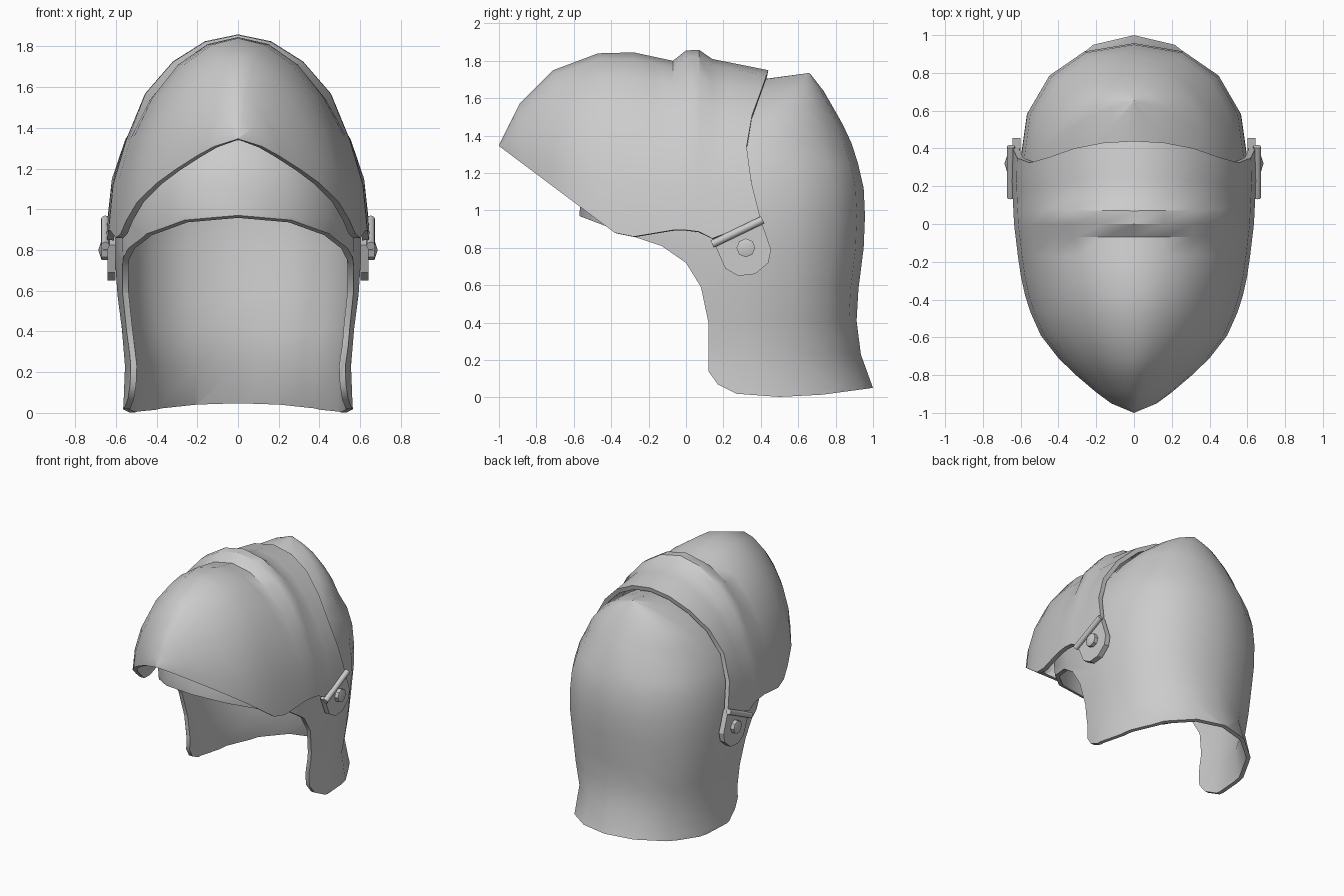
import bpy, bmesh, math
from mathutils import Vector

if "Cube" in bpy.data.objects:
    bpy.data.objects.remove(bpy.data.objects["Cube"], do_unlink=True)

steel = bpy.data.materials.new("grey steel")
steel.use_nodes = True
GREY = (0.6, 0.6, 0.6, 1)
steel.diffuse_color = GREY
steel.node_tree.nodes["Principled BSDF"].inputs["Base Color"].default_value = GREY


def curve(points):
    """Piecewise linear function through (input, output) pairs."""
    def f(v):
        if v <= points[0][0]:
            return points[0][1]
        for (a, p), (b, q) in zip(points, points[1:]):
            if v <= b:
                return p + (q - p) * (v - a) / (b - a)
        return points[-1][1]
    return f


def power(v, e):
    return math.copysign(abs(v) ** e, v) if abs(v) > 1e-6 else 0.0


def add_object(name, bm):
    mesh = bpy.data.meshes.new(name)
    bm.to_mesh(mesh)
    bm.free()
    mesh.materials.append(steel)
    ob = bpy.data.objects.new(name, mesh)
    bpy.context.collection.objects.link(ob)
    return ob


def activate(ob):
    bpy.ops.object.select_all(action='DESELECT')
    ob.select_set(True)
    bpy.context.view_layer.objects.active = ob


def smooth(ob, angle=35):
    activate(ob)
    bpy.ops.object.shade_smooth_by_angle(angle=math.radians(angle))


def sheet(rows, closed):
    """Skin rows of points and face the surface outwards."""
    bm = bmesh.new()
    grid = [[bm.verts.new(p) for p in row] for row in rows]
    n = len(rows[0])
    for a, b in zip(grid, grid[1:]):
        for i in range(n if closed else n - 1):
            j = (i + 1) % n
            bm.faces.new((a[i], a[j], b[j], b[i]))
    bmesh.ops.remove_doubles(bm, verts=bm.verts, dist=1e-4)
    bmesh.ops.recalc_face_normals(bm, faces=bm.faces)
    centre = Vector((0, 0.2, 0.9))
    if sum(f.normal.dot(f.calc_center_median() - centre) for f in bm.faces) < 0:
        bmesh.ops.reverse_faces(bm, faces=bm.faces)
    return bm


def prism(outline, x0, x1):
    """Extrude a side outline of (y, z) points across x."""
    bm = bmesh.new()
    face = bm.faces.new([bm.verts.new((x0, y, z)) for y, z in outline])
    ext = bmesh.ops.extrude_face_region(bm, geom=[face])["geom"]
    bmesh.ops.translate(bm, vec=(x1 - x0, 0, 0),
                        verts=[g for g in ext if isinstance(g, bmesh.types.BMVert)])
    bmesh.ops.recalc_face_normals(bm, faces=bm.faces)
    return bm


def thicken(ob, amount):
    mod = ob.modifiers.new("Thickness", 'SOLIDIFY')
    mod.thickness, mod.offset = amount, -1
    activate(ob)
    bpy.ops.object.modifier_apply(modifier=mod.name)


# Skull: rings of (height, half width, front y, back y)
RINGS = [(-.06, .57, -.4, 1.05), (.05, .562, -.4, 1.0), (.23, .555, -.4, .935),
         (.41, .57, -.42, .912), (.58, .592, -.46, .922), (.8, .607, -.54, .95),
         (.97, .605, -.57, .957), (1.12, .588, -.56, .95), (1.25, .55, -.52, .92),
         (1.36, .5, -.46, .885), (1.46, .435, -.35, .838), (1.55, .35, -.2, .787),
         (1.64, .23, .08, .735), (1.695, .125, .36, .692), (1.735, 0, .66, .66)]
SIDES = 16
rows = []
for z, w, front, back in RINGS:
    mid = max(.3, .3 + .32 * (z - 1.3) / .4)
    mid = min(mid, back)
    e = 2 / (2.3 if .3 < z < 1.3 else 2)
    row = []
    for k in range(SIDES):
        a = math.tau * k / SIDES
        c, s = power(math.cos(a), e), power(math.sin(a), e)
        row.append((w * s, mid + c * ((back - mid) if c > 0 else (mid - front)), z))
    rows.append(row)
skull = add_object("skull", sheet(rows, True))
thicken(skull, .03)

# Face opening and bottom rim, cut straight through from the side
OPENING = [(1.2, .08), (.99, .05), (.73, .015), (.5, .003), (.27, .02), (.17, .07),
           (.12, .14), (.12, .4), (.08, .59), (0, .72), (-.13, .81), (-.28, .86),
           (-.57, .97), (-1.2, 1.1), (-1.2, -.3), (1.2, -.3)]
cutter = add_object("opening_cutter", prism(OPENING, -1, 1))
cutter.hide_render = True
cut = skull.modifiers.new("Opening", 'BOOLEAN')
cut.operation, cut.solver, cut.object = 'DIFFERENCE', 'EXACT', cutter
activate(skull)
bpy.ops.object.modifier_apply(modifier=cut.name)
bpy.data.objects.remove(cutter, do_unlink=True)
smooth(skull, 45)

# Visor: arches from lower edge over the crown, from the pointed nose to the back
crown = curve([(-1, 1.35), (-.89, 1.57), (-.71, 1.75), (-.47, 1.84), (-.28, 1.845),
               (-.07, 1.8), (.14, 1.81), (.44, 1.75)])
lower = curve([(-1, 1.345), (-.38, .88), (-.28, .86), (-.04, .9), (.08, .885),
               (.14, .85), (.41, .95)])
width = curve([(-1, 0), (-.95, .12), (-.88, .215), (-.75, .365), (-.62, .48),
               (-.43, .565), (-.25, .605), (0, .635), (.2, .645), (.4, .64)])
back_edge = curve([(.96, .4), (1.1, .36), (1.25, .33), (1.41, .32), (1.53, .36),
                   (1.69, .42), (1.75, .44)])
sharp = curve([(-1, 1.5), (-.35, 1.95)])
HALF = 6
BAND = (0, .07)
stations = [(y, 0) for y in (-1, -.95, -.89, -.8, -.71, -.59, -.47, -.38, -.28, -.17,
                             -.07, *BAND, .14)] + [(.14, s / 3) for s in (1, 2, 3)]
rows = []
for y, s in stations:
    top, low = crown(y + .3 * s), lower(y + .27 * s)
    w, e = width(y + .2 * s), 2 / sharp(y)
    row = []
    for k in range(-HALF, HALF + 1):
        a = math.pi / 2 * k / HALF
        x, up = w * power(math.sin(a), e), power(math.cos(a), e)
        z = low + (top - low) * up
        shift = (back_edge(z) - y) * s
        # raised band over the crown
        if y in BAND and abs(k) <= HALF / 2:
            x, z = x * 1.02, z + .052 * up
            shift = .03 * (1 - up) if y == BAND[1] else 0
        row.append((x, y + shift, z))
    rows.append(row)
visor = add_object("visor", sheet(rows, False))
thicken(visor, .033)
smooth(visor, 33)

# Hinges on both sides: plate, pin and domed rivet
PLATE = [(.15, .825), (.21, .69), (.28, .65), (.37, .66), (.44, .72), (.455, .79), (.4, .95)]


def rod(p, q, r0, r1, sides):
    p, q = Vector(p), Vector(q)
    bm = bmesh.new()
    bmesh.ops.create_cone(bm, cap_ends=True, segments=sides, radius1=r0, radius2=r1,
                          depth=(q - p).length)
    bm.transform((q - p).to_track_quat('Z', 'Y').to_matrix().to_4x4())
    bmesh.ops.translate(bm, verts=bm.verts, vec=(p + q) / 2)
    return bm


for side, sign in (("left", 1), ("right", -1)):
    add_object(side + "_hinge_plate", prism(PLATE, sign * .602, sign * .642))
    pin = add_object(side + "_hinge_pin", rod((sign * .652, .14, .82), (sign * .652, .41, .95),
                                              .021, .021, 12))
    smooth(pin)
    add_object(side + "_rivet", rod((sign * .64, .32, .8), (sign * .67, .32, .8), .05, .05, 8))
    head = add_object(side + "_rivet_head", rod((sign * .67, .32, .8), (sign * .686, .32, .8),
                                                .05, 0, 8))
    smooth(head, 40)
